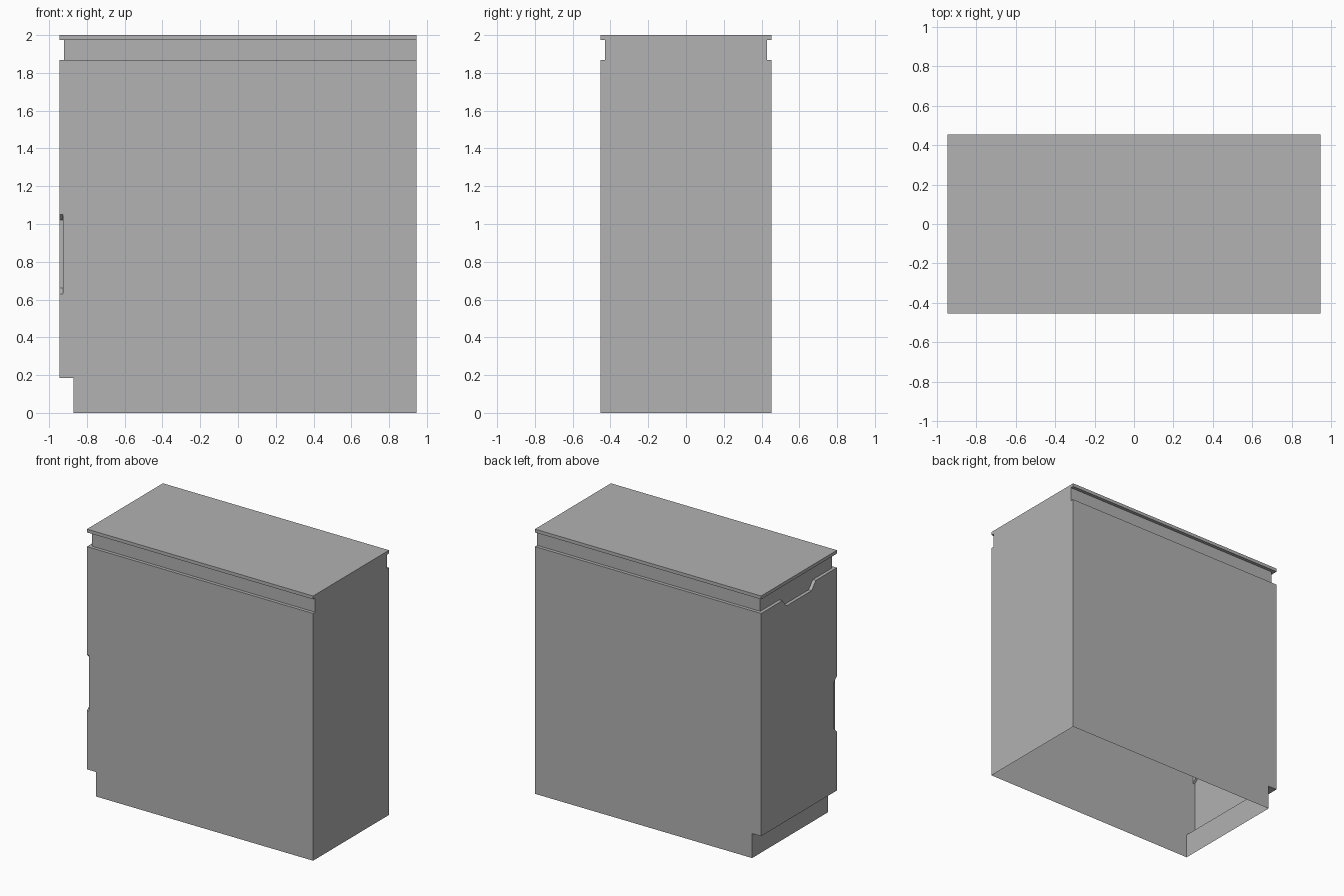
import bpy, bmesh
from mathutils import Vector

cube = bpy.data.objects.get("Cube")
if cube:
    bpy.data.objects.remove(cube, do_unlink=True)

HX, HY, TOP = 0.945, 0.453, 2.0
GROOVE_LOW, GROOVE_HIGH, DEPTH = 1.868, 1.975, 0.025

grey = bpy.data.materials.new("plain grey")
grey.use_nodes = True
colour = (0.445, 0.445, 0.445, 1)
grey.diffuse_color = colour
grey.node_tree.nodes["Principled BSDF"].inputs["Base Color"].default_value = colour


def prism(name, profile, axis, low, high):
    """Extrude a 2D outline along an axis (0 = x, 1 = y, 2 = z)."""
    def place(point, level):
        co = list(point)
        co.insert(axis, level)
        return Vector(co)

    bm = bmesh.new()
    face = bm.faces.new([bm.verts.new(place(p, low)) for p in profile])
    ext = bmesh.ops.extrude_face_region(bm, geom=[face])
    shift = Vector((0, 0, 0))
    shift[axis] = high - low
    moved = [g for g in ext["geom"] if isinstance(g, bmesh.types.BMVert)]
    bmesh.ops.translate(bm, verts=moved, vec=shift)
    bmesh.ops.recalc_face_normals(bm, faces=bm.faces)
    mesh = bpy.data.meshes.new(name)
    bm.to_mesh(mesh)
    bm.free()
    mesh.materials.append(grey)
    obj = bpy.data.objects.new(name, mesh)
    bpy.context.collection.objects.link(obj)
    return obj


# Cabinet body with the toe recess built into its side outline
cabinet = prism("cabinet_body", [(HX, 0), (HX, TOP), (-HX, TOP), (-HX, 0.185),
                                 (-0.87, 0.185), (-0.87, 0)], 1, -HY, HY)

# Groove under the top, running round three sides
gx, gy = HX - DEPTH, HY - DEPTH
groove = prism("groove_cutter", [(1, -1), (1, -gy), (-gx, -gy), (-gx, gy),
                                 (1, gy), (1, 1), (-1, 1), (-1, -1)],
               2, GROOVE_LOW, GROOVE_HIGH)

# Finger dip below the groove, in the middle of the door side
dip = prism("finger_dip_cutter", [(-0.15, 1.81), (0.15, 1.81), (0.2, GROOVE_LOW),
                                  (0.2, 1.92), (-0.2, 1.92), (-0.2, GROOVE_LOW)],
            0, -1, -gx)

# Grip pocket with sloping ends, on the front edge of the door side
grip = prism("grip_cutter", [(-0.5, 0.61), (-HY, 0.63), (-0.42, 0.66),
                             (-0.42, 1.02), (-HY, 1.05), (-0.5, 1.07)],
             0, -1, -HX + 0.018)

bpy.context.view_layer.objects.active = cabinet
for cutter in (groove, dip, grip):
    cutter.hide_render = True
    mod = cabinet.modifiers.new(cutter.name, "BOOLEAN")
    mod.operation = "DIFFERENCE"
    mod.solver = "EXACT"
    mod.object = cutter
    bpy.ops.object.modifier_apply(modifier=mod.name)
    bpy.data.objects.remove(cutter, do_unlink=True)

# Open underside
bm = bmesh.new()
bm.from_mesh(cabinet.data)
floor = [f for f in bm.faces if f.calc_center_median().z < 0.001]
bmesh.ops.delete(bm, geom=floor, context="FACES")
for f in bm.faces:
    f.material_index = 0
    f.smooth = False
bm.to_mesh(cabinet.data)
bm.free()
